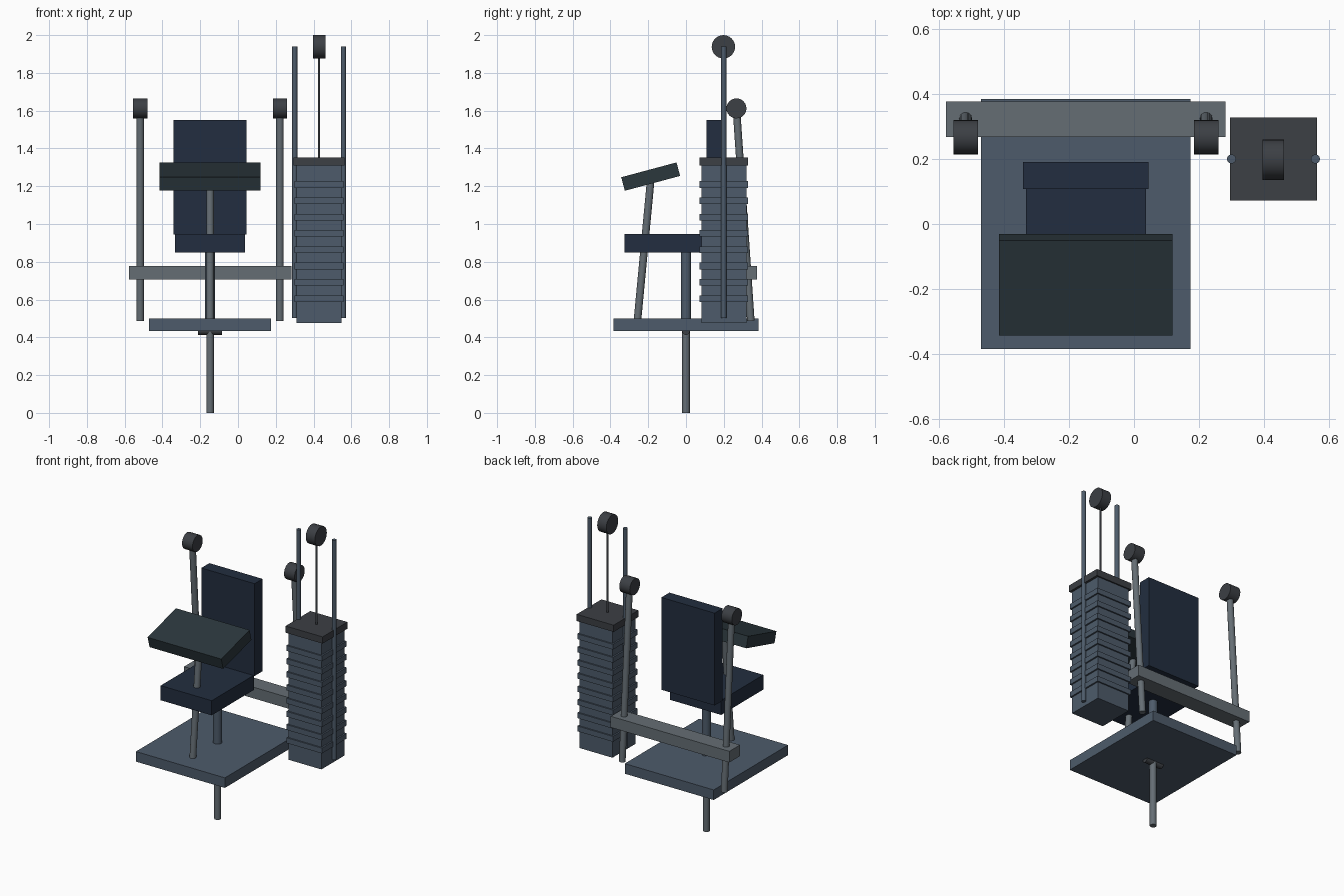
import bpy, math
from mathutils import Vector

if "Cube" in bpy.data.objects:
    bpy.data.objects.remove(bpy.data.objects["Cube"])


def material(name, rgb):
    m = bpy.data.materials.new(name)
    m.diffuse_color = (*rgb, 1)
    m.use_nodes = True
    m.node_tree.nodes["Principled BSDF"].inputs["Base Color"].default_value = m.diffuse_color
    return m


SLATE = material("slate_paint", (0.075, 0.105, 0.145))
STEEL = material("grey_steel", (0.13, 0.155, 0.175))
NAVY = material("navy_pad", (0.016, 0.027, 0.05))
DESK = material("dark_green_pad", (0.024, 0.038, 0.045))
DARK = material("dark_rubber", (0.045, 0.05, 0.058))


def box(name, mat, center, size, tilt=0):
    bpy.ops.mesh.primitive_cube_add(size=1, location=center, rotation=(tilt, 0, 0))
    o = bpy.context.object
    o.name = name
    o.scale = size
    bpy.ops.object.transform_apply(location=False, rotation=False, scale=True)
    o.data.materials.append(mat)
    return o


def rod(name, mat, start, end, radius):
    a, b = Vector(start), Vector(end)
    d = b - a
    bpy.ops.mesh.primitive_cylinder_add(
        vertices=24, radius=radius, depth=d.length, location=(a + b) / 2,
        rotation=d.to_track_quat('Z', 'Y').to_euler())
    o = bpy.context.object
    o.name = name
    o.data.materials.append(mat)
    bpy.ops.object.shade_smooth_by_angle(angle=math.radians(40))
    return o


CX = -0.148          # centre line of the seat assembly
SX, SY = 0.429, 0.2  # centre of the weight stack

# Pedestal and platform
rod("pedestal_post", STEEL, (CX, 0, 0), (CX, 0, 0.44), 0.02)
rod("pedestal_crossbar", DARK, (CX - 0.063, 0, 0.433), (CX + 0.063, 0, 0.433), 0.02)
box("base_plate", SLATE, (CX, 0, 0.467), (0.645, 0.77, 0.066))

# Seat and backrest
rod("seat_post", SLATE, (CX, 0, 0.5), (CX, 0, 0.86), 0.027)
box("seat", NAVY, (CX, -0.107, 0.898), (0.37, 0.436, 0.096))
box("backrest", NAVY, (CX, 0.149, 1.247), (0.386, 0.083, 0.605))

# Tilted arm pad on its leaning post
rod("arm_pad_post", STEEL, (CX, -0.257, 0.49), (CX, -0.187, 1.23), 0.02)
box("arm_pad", DESK, (CX, -0.187, 1.251), (0.534, 0.303, 0.074), math.radians(15))

# Rear beam with leaning uprights and rollers
box("rear_beam", STEEL, (CX, 0.322, 0.742), (0.86, 0.11, 0.073))
for side, label in ((-1, "left"), (1, "right")):
    x = CX + side * 0.37
    rod("upright_" + label, STEEL, (x, 0.343, 0.487), (x, 0.267, 1.61), 0.02)
    rod("roller_" + label, DARK, (x - 0.038, 0.267, 1.612), (x + 0.038, 0.267, 1.612), 0.053)

# Weight stack: core with protruding plates and a cap
box("stack_core", SLATE, (SX, SY, 0.9), (0.238, 0.238, 0.846))
for i in range(8):
    box(f"weight_plate_{i + 1}", SLATE, (SX, SY, 0.605 + i * 0.0863), (0.258, 0.256, 0.035))
box("stack_cap", DARK, (SX, SY, 1.331), (0.268, 0.256, 0.044))

# Guide rods, cable and top pulley
for side, label in ((-1, "left"), (1, "right")):
    x = SX + side * 0.129
    rod("guide_rod_" + label, SLATE, (x, SY, 0.502), (x, SY, 1.94), 0.014)
rod("cable", DARK, (SX, SY, 1.34), (SX, SY, 1.92), 0.006)
rod("top_pulley", DARK, (SX - 0.033, SY - 0.002, 1.938), (SX + 0.033, SY - 0.002, 1.938), 0.062)
